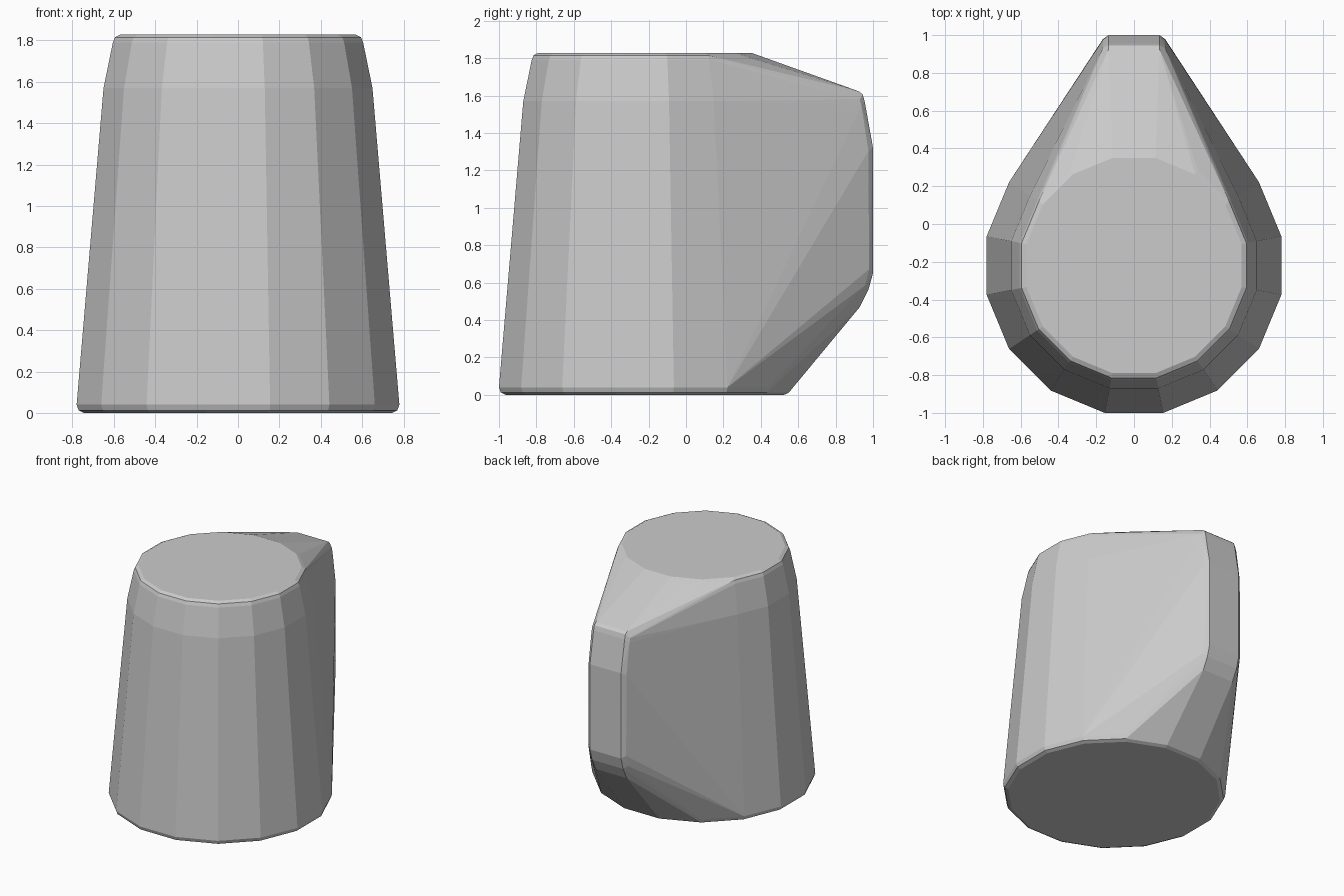
import bpy, bmesh, math

if "Cube" in bpy.data.objects:
    bpy.data.objects.remove(bpy.data.objects["Cube"])

CY = -0.22      # body axis
SIDES = 16
bm = bmesh.new()

# Tapered body: (apothem, z) rings with flats facing the axes
for r, z in [(0.745, 0), (0.77, 0.012), (0.78, 0.04), (0.65, 1.57),
             (0.605, 1.79), (0.595, 1.815), (0.57, 1.828)]:
    R = r / math.cos(math.pi / SIDES)
    for i in range(SIDES):
        a = (i + 0.5) * 2 * math.pi / SIDES
        bm.verts.new((R * math.cos(a), CY + R * math.sin(a), z))

# Handle bulge: outer profile (y, z), narrow rim plus a wider inset rim
profile = [(0.93, 0.47), (0.975, 0.56), (1.0, 0.65), (1.0, 1.32),
           (0.955, 1.57), (0.945, 1.605), (0.925, 1.622)]
for y, z in profile:
    dy, dz = y - 0.6, z - 1.05
    k = 0.03 / math.hypot(dy, dz)
    for s in (-1, 1):
        bm.verts.new((s * 0.135, y, z))
        bm.verts.new((s * 0.165, y - dy * k, z - dz * k))

# Wrap everything in one convex shell
hull = bmesh.ops.convex_hull(bm, input=bm.verts[:])
junk = {g for g in hull["geom_interior"] + hull["geom_unused"]
        if isinstance(g, bmesh.types.BMVert)}
bmesh.ops.delete(bm, geom=list(junk), context='VERTS')
bmesh.ops.dissolve_limit(bm, angle_limit=math.radians(0.5),
                         verts=bm.verts[:], edges=bm.edges[:])
bmesh.ops.recalc_face_normals(bm, faces=bm.faces[:])

mesh = bpy.data.meshes.new("mug_shell")
bm.to_mesh(mesh)
bm.free()
bpy.context.collection.objects.link(bpy.data.objects.new("mug_shell", mesh))
